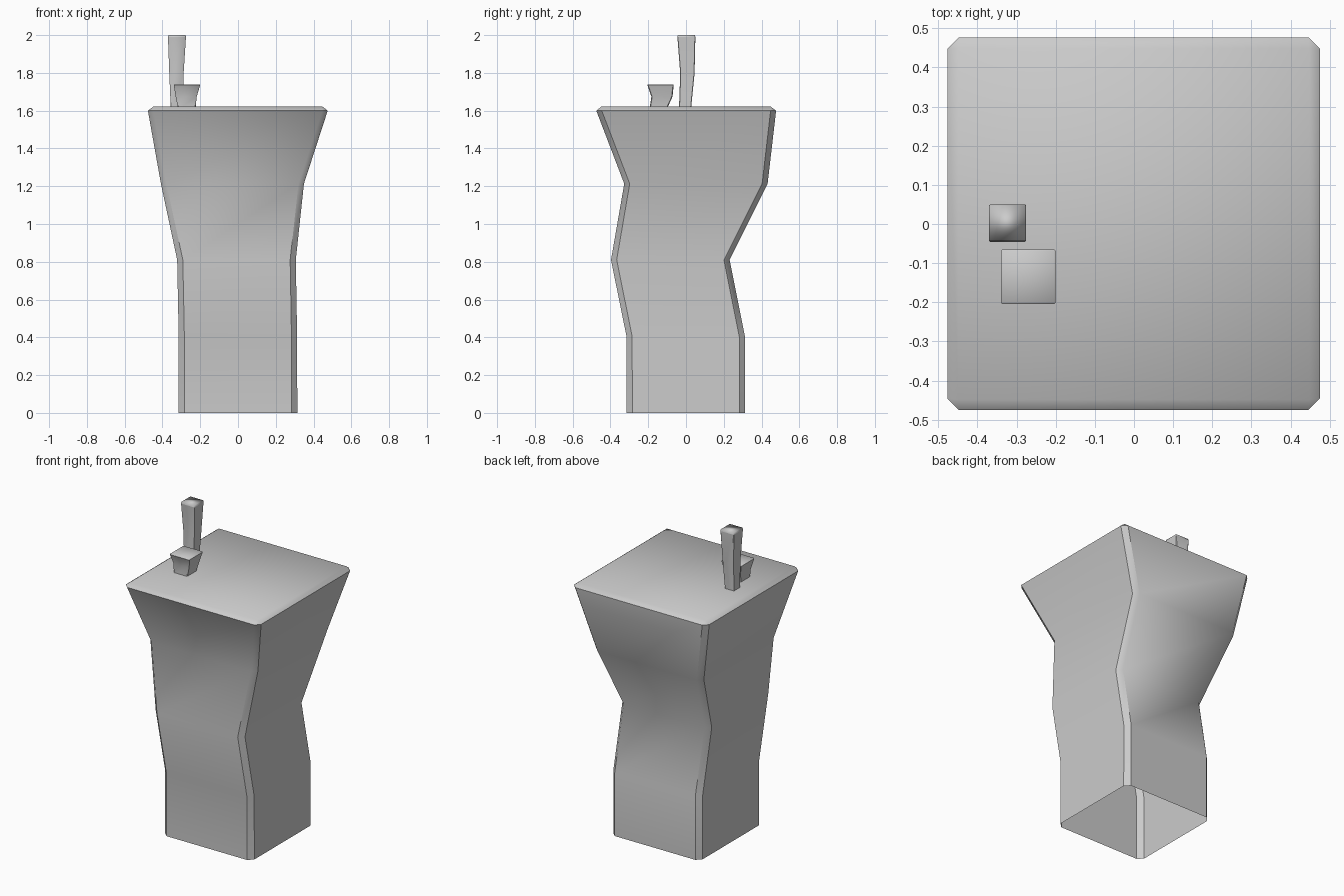
import bpy, bmesh, math

if "Cube" in bpy.data.objects:
    bpy.data.objects.remove(bpy.data.objects["Cube"])

# Cross-sections of the bent column: z, x min, x max, y min, y max, corner chamfer
SECTIONS = [
    (0.00, -0.314, 0.314, -0.314, 0.312, 0.030),
    (0.405, -0.314, 0.313, -0.315, 0.312, 0.030),
    (0.81, -0.322, 0.306, -0.397, 0.231, 0.030),
    (1.213, -0.408, 0.349, -0.327, 0.432, 0.029),
    (1.600, -0.477, 0.475, -0.475, 0.477, 0.029),
    (1.621, -0.449, 0.448, -0.449, 0.449, 0.0),
]


def chamfered_ring(z, x0, x1, y0, y1, c):
    return [(x0 + c, y0, z), (x1 - c, y0, z), (x1, y0 + c, z), (x1, y1 - c, z),
            (x1 - c, y1, z), (x0 + c, y1, z), (x0, y1 - c, z), (x0, y0 + c, z)]


def column(name, location, scale):
    bm = bmesh.new()
    rings = [[bm.verts.new(p) for p in chamfered_ring(*s)] for s in SECTIONS]
    for low, high in zip(rings, rings[1:]):
        for i in range(8):
            j = (i + 1) % 8
            bm.faces.new((low[i], low[j], high[j], high[i]))
    bm.faces.new(rings[-1])  # flat top, the underside stays open
    bmesh.ops.remove_doubles(bm, verts=bm.verts, dist=0.0001)
    mesh = bpy.data.meshes.new(name)
    bm.to_mesh(mesh)
    bm.free()
    obj = bpy.data.objects.new(name, mesh)
    bpy.context.collection.objects.link(obj)
    obj.location = location
    obj.scale = scale
    # Smooth along the bends, sharp at the chamfers
    bpy.ops.object.select_all(action='DESELECT')
    obj.select_set(True)
    bpy.context.view_layer.objects.active = obj
    bpy.ops.object.shade_smooth_by_angle(angle=math.radians(42))
    return obj


# Main pillar
column("pillar", (0, 0, 0), (1, 1, 1))
# Two small scaled copies sunk into the top
column("tall_post", (-0.323, 0.002, 1.19), (0.1, 0.1, 0.5))
column("short_post", (-0.27, -0.135, 1.48), (0.147, 0.147, 0.16))
